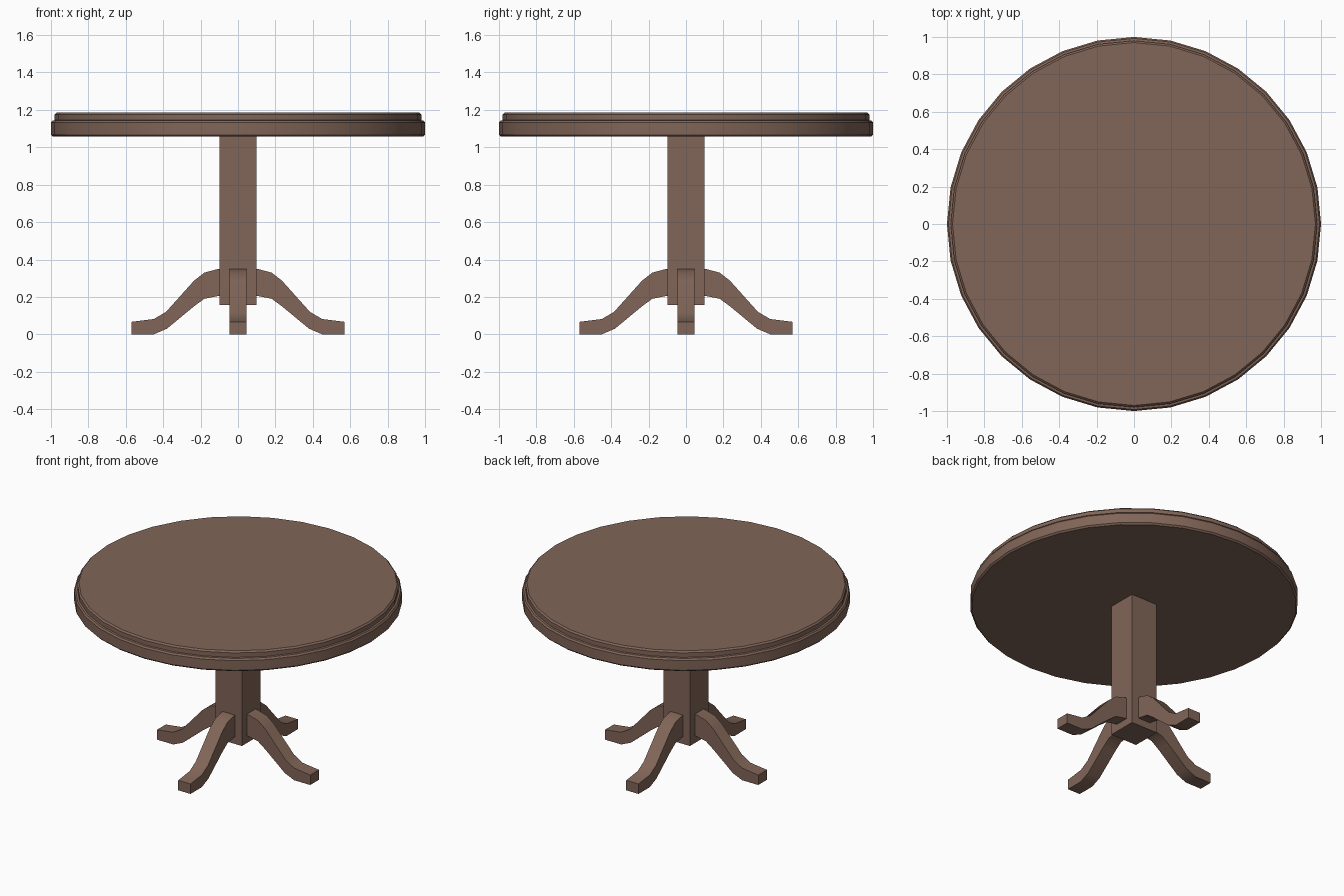
import bpy, bmesh, math
from mathutils import Matrix, Vector

if "Cube" in bpy.data.objects:
    bpy.data.objects.remove(bpy.data.objects["Cube"])

wood = bpy.data.materials.new("brown_wood")
wood.diffuse_color = (0.22, 0.13, 0.096, 1)
wood.use_nodes = True
wood.node_tree.nodes["Principled BSDF"].inputs["Base Color"].default_value = wood.diffuse_color


def finish(bm, name, angle=30):
    bmesh.ops.recalc_face_normals(bm, faces=bm.faces)
    me = bpy.data.meshes.new(name)
    bm.to_mesh(me)
    bm.free()
    me.materials.append(wood)
    ob = bpy.data.objects.new(name, me)
    bpy.context.collection.objects.link(ob)
    bpy.ops.object.select_all(action='DESELECT')
    ob.select_set(True)
    bpy.context.view_layer.objects.active = ob
    bpy.ops.object.shade_smooth_by_angle(angle=math.radians(angle))
    return ob


# round top: stepped rim profile (radius, height) turned in 32 sides
SIDES = 32
profile = [(0.99, 1.057), (1.0, 1.067), (1.0, 1.132), (0.992, 1.143),
           (0.98, 1.145), (0.98, 1.175), (0.97, 1.185)]
bm = bmesh.new()
rings = [[bm.verts.new((r * math.cos(2 * math.pi * i / SIDES),
                        r * math.sin(2 * math.pi * i / SIDES), z))
          for i in range(SIDES)] for r, z in profile]
for a, b in zip(rings, rings[1:]):
    for i in range(SIDES):
        j = (i + 1) % SIDES
        bm.faces.new((a[i], a[j], b[j], b[i]))
bm.faces.new(rings[0])
bm.faces.new(rings[-1])
finish(bm, "table_top")

# square column
bm = bmesh.new()
bmesh.ops.create_cube(bm, size=1, matrix=Matrix.Translation((0, 0, 0.608))
                      @ Matrix.Diagonal((0.196, 0.196, 0.904, 1)))
finish(bm, "column")

# four curved legs: paired upper and lower outlines (x, z)
upper = [(0.09, 0.35), (0.105, 0.35), (0.18, 0.33), (0.235, 0.287),
         (0.385, 0.12), (0.45, 0.082), (0.57, 0.067)]
lower = [(0.09, 0.205), (0.105, 0.205), (0.18, 0.19), (0.235, 0.15),
         (0.38, 0.03), (0.45, 0.0), (0.57, 0.0)]
HALF = 0.046
for k, side in enumerate(("right", "back", "left", "front")):
    bm = bmesh.new()
    turn = Matrix.Rotation(k * math.pi / 2, 3, 'Z')
    sections = []
    for (ux, uz), (lx, lz) in zip(upper, lower):
        sections.append([bm.verts.new(turn @ Vector(p)) for p in (
            (ux, -HALF, uz), (ux, HALF, uz), (lx, HALF, lz), (lx, -HALF, lz))])
    for a, b in zip(sections, sections[1:]):
        for i in range(4):
            j = (i + 1) % 4
            bm.faces.new((a[i], a[j], b[j], b[i]))
    bm.faces.new(sections[0])
    bm.faces.new(sections[-1])
    finish(bm, side + "_leg", 35)
